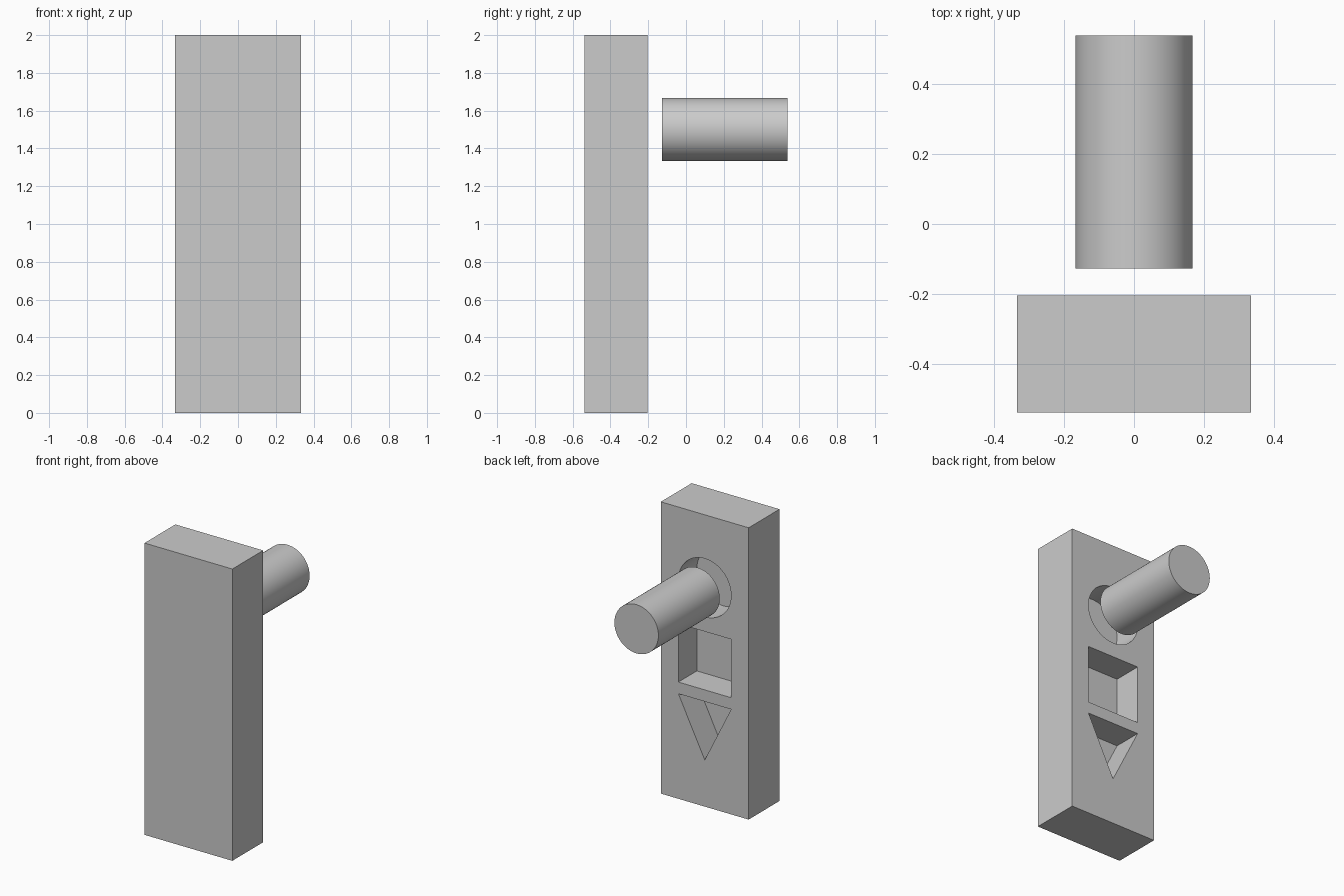
import bpy, bmesh, math

cube = bpy.data.objects.get("Cube")
if cube:
    bpy.data.objects.remove(cube, do_unlink=True)

# Single plain grey
grey = bpy.data.materials.new("plain_grey")
grey.use_nodes = True
colour = (0.6, 0.6, 0.6, 1.0)
grey.diffuse_color = colour
grey.node_tree.nodes["Principled BSDF"].inputs["Base Color"].default_value = colour


def prism(name, outline, y0, y1):
    """Extrude an (x, z) outline along y from y0 to y1."""
    bm = bmesh.new()
    face = bm.faces.new([bm.verts.new((x, y0, z)) for x, z in outline])
    new = bmesh.ops.extrude_face_region(bm, geom=[face])["geom"]
    bmesh.ops.translate(bm, vec=(0, y1 - y0, 0),
                        verts=[v for v in new if isinstance(v, bmesh.types.BMVert)])
    bmesh.ops.recalc_face_normals(bm, faces=bm.faces)
    mesh = bpy.data.meshes.new(name)
    bm.to_mesh(mesh)
    bm.free()
    mesh.materials.append(grey)
    obj = bpy.data.objects.new(name, mesh)
    bpy.context.collection.objects.link(obj)
    return obj


def circle(radius, z, sides=64):
    angles = [2 * math.pi * i / sides for i in range(sides)]
    return [(radius * math.cos(a), z + radius * math.sin(a)) for a in angles]


def rectangle(half_width, z0, z1):
    return [(-half_width, z0), (half_width, z0), (half_width, z1), (-half_width, z1)]


FRONT, BACK, DEPTH = -0.537, -0.203, 0.2

# Upright board
board = prism("board", rectangle(0.333, 0, 2), FRONT, BACK)

# Round, square and triangular sockets sunk into the back of the board
sockets = {
    "round_socket": circle(0.2, 1.5),
    "square_socket": rectangle(0.2, 0.8, 1.2),
    "triangle_socket": [(-0.2, 0.72), (0.2, 0.72), (0, 0.32)],
}
for name, outline in sockets.items():
    cutter = prism(name + "_cutter", outline, BACK - DEPTH, BACK + 0.05)
    cutter.hide_render = True
    cut = board.modifiers.new(name, 'BOOLEAN')
    cut.operation = 'DIFFERENCE'
    cut.solver = 'EXACT'
    cut.object = cutter
    bpy.context.view_layer.objects.active = board
    bpy.ops.object.modifier_apply(modifier=cut.name)
    bpy.data.objects.remove(cutter, do_unlink=True)

# Round peg floating behind its socket
peg = prism("round_peg", circle(0.167, 1.5), -0.127, 0.537)

# Smooth the curved walls, keep the rims sharp
for obj in (board, peg):
    bpy.ops.object.select_all(action='DESELECT')
    obj.select_set(True)
    bpy.context.view_layer.objects.active = obj
    bpy.ops.object.shade_smooth_by_angle(angle=math.radians(30))
